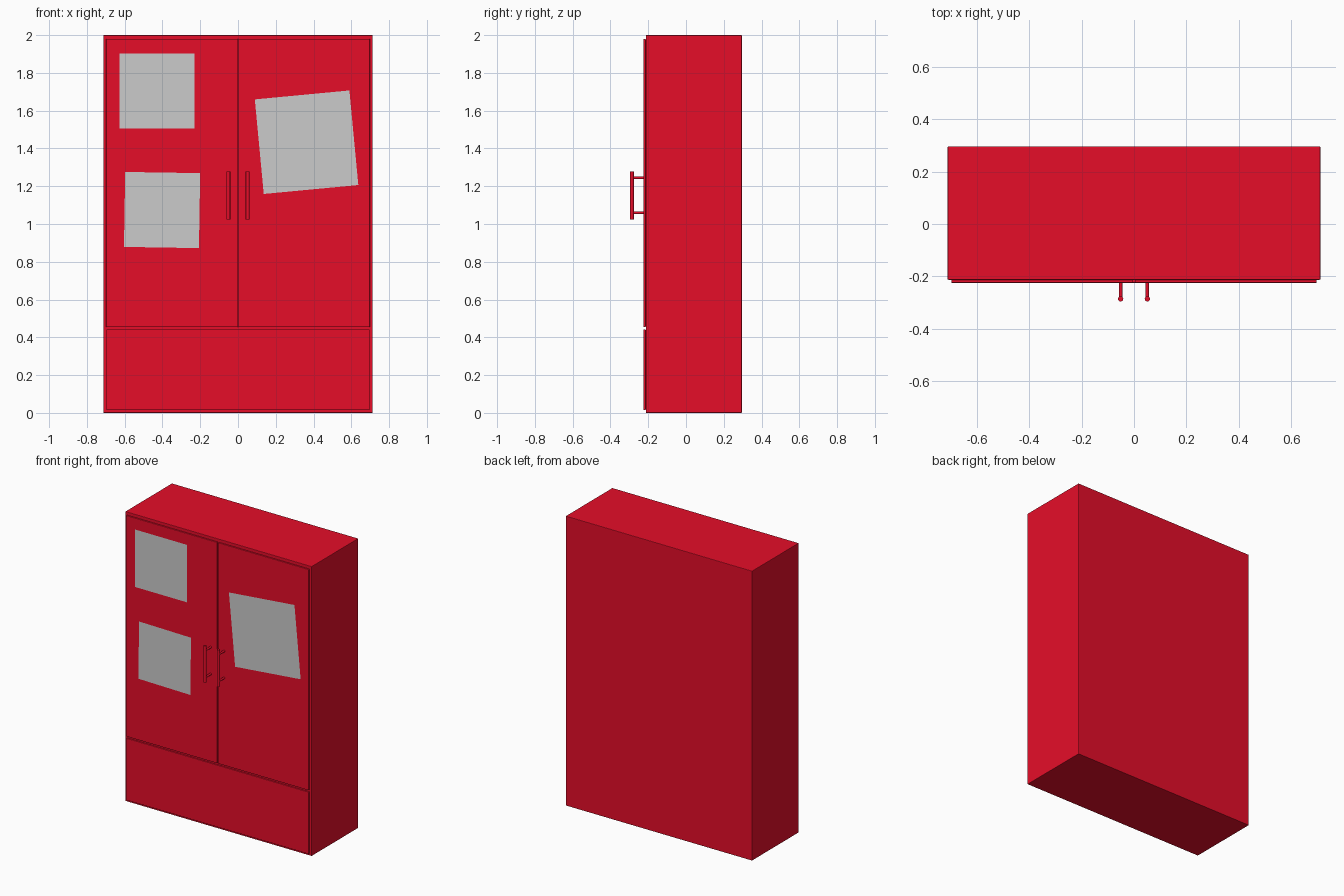
import bpy
from math import radians

if "Cube" in bpy.data.objects:
    bpy.data.objects.remove(bpy.data.objects["Cube"])

RED = bpy.data.materials.new("red_paint")
RED.diffuse_color = (0.79, 0.004, 0.022, 1)
RED.use_nodes = True
RED.node_tree.nodes["Principled BSDF"].inputs["Base Color"].default_value = RED.diffuse_color

BODY_FRONT, DOOR_FRONT, BODY_BACK = -0.213, -0.225, 0.296


def box(name, lo, hi):
    # panel with finely eased edges
    bpy.ops.mesh.primitive_cube_add(size=1, location=[(a + b) / 2 for a, b in zip(lo, hi)])
    ob = bpy.context.object
    ob.name = name
    ob.scale = [b - a for a, b in zip(lo, hi)]
    bpy.ops.object.transform_apply(location=False, rotation=False, scale=True)
    ob.data.materials.append(RED)
    bevel = ob.modifiers.new("eased_edges", "BEVEL")
    bevel.width = 0.003
    bevel.segments = 2
    return ob


def rod(name, radius, length, location, rotation=(0, 0, 0)):
    bpy.ops.mesh.primitive_cylinder_add(vertices=24, radius=radius, depth=length,
                                        location=location, rotation=rotation)
    ob = bpy.context.object
    ob.name = name
    ob.data.materials.append(RED)
    bpy.ops.object.shade_smooth_by_angle()
    return ob


def sheet(name, x, z, size, tilt):
    # flat square facing the front, tilted in its own plane
    bpy.ops.mesh.primitive_plane_add(size=size, location=(x, DOOR_FRONT - 0.001, z),
                                     rotation=(radians(90), radians(-tilt), 0))
    bpy.context.object.name = name


# Cabinet body and bottom drawer front
box("cabinet_body", (-0.712, BODY_FRONT, 0), (0.712, BODY_BACK, 2))
box("drawer_front", (-0.697, DOOR_FRONT, 0.014), (0.697, BODY_FRONT, 0.442))

# Doors with bar handles, left and right
for side, s in (("left", -1), ("right", 1)):
    xa, xb = sorted((s * 0.003, s * 0.698))
    box(f"{side}_door", (xa, DOOR_FRONT, 0.454), (xb, BODY_FRONT, 1.98))
    x = s * 0.051
    rod(f"{side}_handle_bar", 0.01, 0.254, (x, -0.286, 1.152))
    for level, z in (("lower", 1.059), ("upper", 1.244)):
        rod(f"{side}_handle_{level}_post", 0.007, 0.06,
            (x, -0.255, z), (radians(90), 0, 0))

# Paper sheets stuck to the doors
sheet("upper_left_sheet", -0.429, 1.704, 0.397, 0)
sheet("lower_left_sheet", -0.402, 1.074, 0.397, -0.9)
sheet("right_sheet", 0.363, 1.433, 0.503, 5.4)
